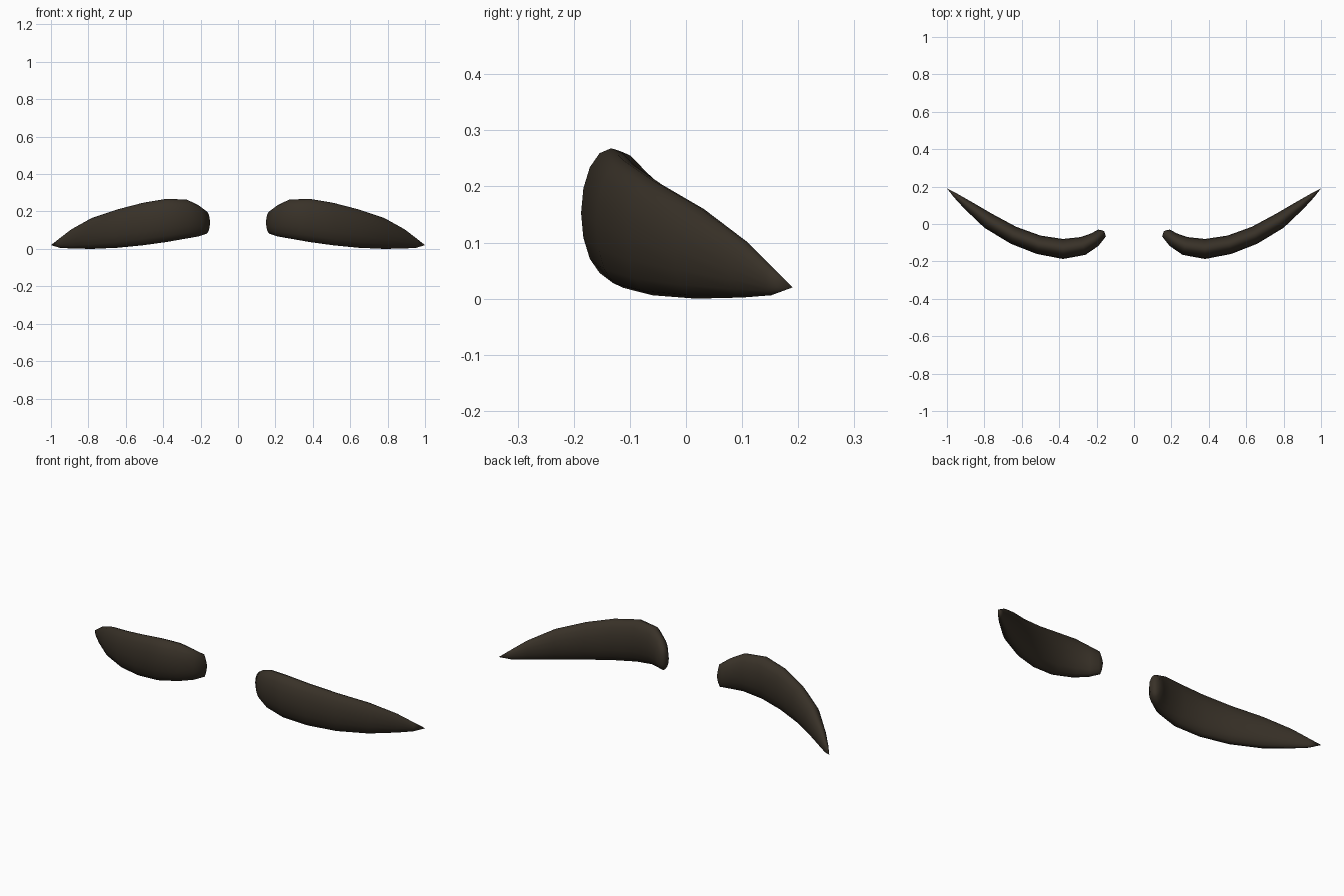
import bpy, bmesh, math

if "Cube" in bpy.data.objects:
    bpy.data.objects.remove(bpy.data.objects["Cube"])

brown = bpy.data.materials.new("dark brown")
brown.diffuse_color = (0.04, 0.031, 0.021, 1)
brown.use_nodes = True
brown.node_tree.nodes["Principled BSDF"].inputs["Base Color"].default_value = brown.diffuse_color

SIDES = 16
# stations along the arc: front x, front y, back x, back y, bottom z, top z
STATIONS = [
    (0.156, -0.050, 0.172, -0.034, 0.105, 0.170),
    (0.150, -0.066, 0.192, -0.030, 0.080, 0.202),
    (0.190, -0.117, 0.228, -0.050, 0.067, 0.232),
    (0.260, -0.165, 0.285, -0.070, 0.056, 0.263),
    (0.380, -0.187, 0.380, -0.080, 0.037, 0.268),
    (0.520, -0.160, 0.500, -0.062, 0.019, 0.246),
    (0.660, -0.105, 0.630, -0.015, 0.006, 0.211),
    (0.800, -0.020, 0.760, 0.055, 0.000, 0.166),
    (0.905, 0.080, 0.875, 0.122, 0.002, 0.105),
    (0.962, 0.142, 0.945, 0.162, 0.006, 0.056),
]
TIP = (1.0, 0.19, 0.02)


def brow(name, side):
    """Loft oval sections along the arc and close both ends."""
    bm = bmesh.new()
    rings = []
    for fx, fy, bx, by, z0, z1 in STATIONS:
        ring = []
        for i in range(SIDES):
            a = 2 * math.pi * i / SIDES
            t = (1 + math.cos(a)) / 2
            z = (z0 + z1) / 2 + (z1 - z0) / 2 * math.sin(a)
            ring.append(bm.verts.new((side * (fx + (bx - fx) * t), fy + (by - fy) * t, z)))
        rings.append(ring)
    for r, s in zip(rings, rings[1:]):
        for i in range(SIDES):
            j = (i + 1) % SIDES
            bm.faces.new((r[i], r[j], s[j], s[i]))
    # pointed outer tip and rounded inner end
    inner = (side * 0.160, -0.038, 0.138)
    for ring, co in ((rings[-1], TIP), (rings[0], inner)):
        x = side * TIP[0] if co is TIP else co[0]
        v = bm.verts.new((x, co[1], co[2]))
        for i in range(SIDES):
            bm.faces.new((ring[i], ring[(i + 1) % SIDES], v))
    bmesh.ops.recalc_face_normals(bm, faces=bm.faces)
    for f in bm.faces:
        f.smooth = True
    mesh = bpy.data.meshes.new(name)
    bm.to_mesh(mesh)
    bm.free()
    mesh.materials.append(brown)
    bpy.context.collection.objects.link(bpy.data.objects.new(name, mesh))


brow("right_eyebrow", 1)
brow("left_eyebrow", -1)
